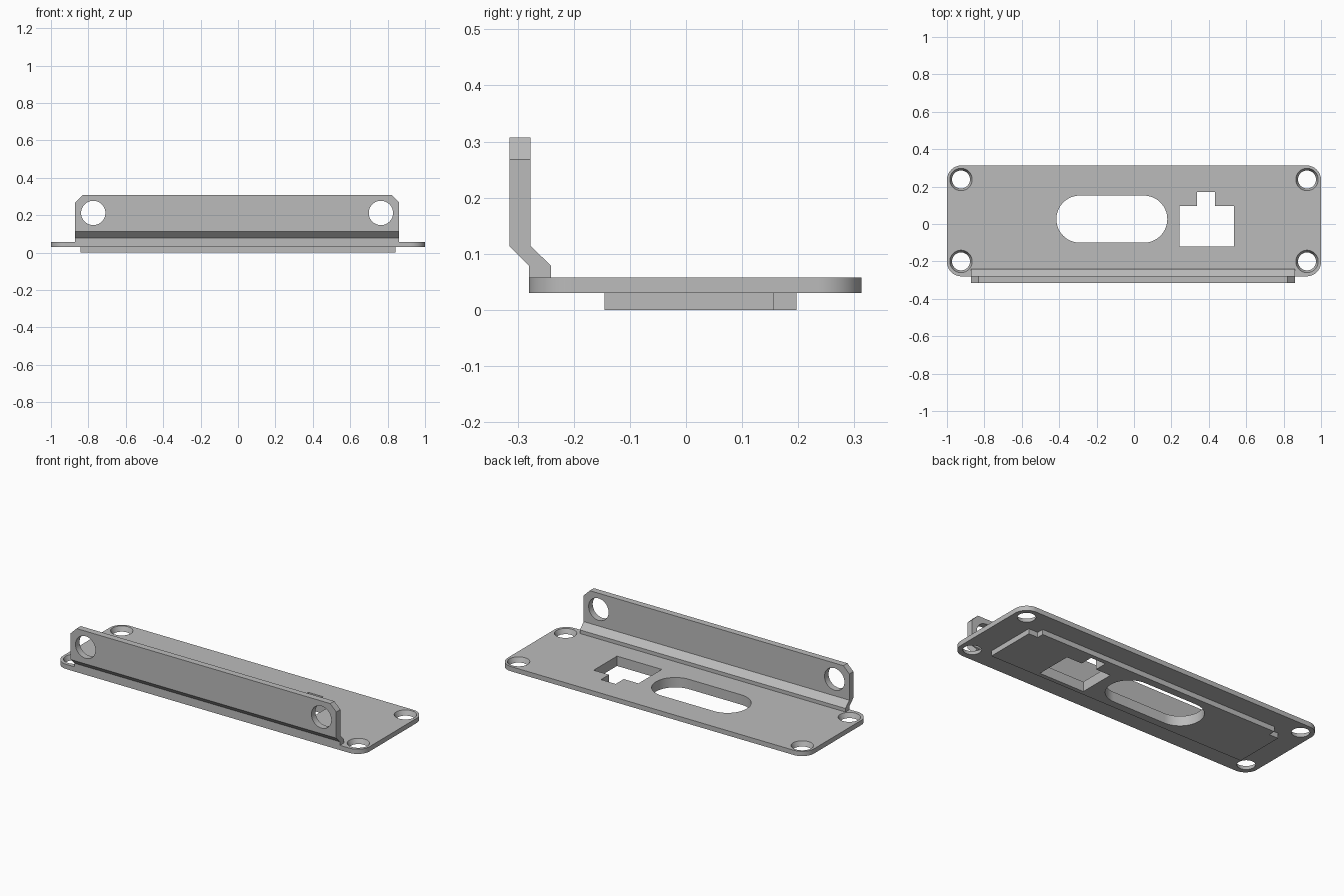
import bpy
import bmesh
from math import sin, cos, pi, radians
from mathutils import Matrix

cube = bpy.data.objects.get("Cube")
if cube:
    bpy.data.objects.remove(cube, do_unlink=True)

GREY = (0.5, 0.5, 0.5, 1.0)
mat = bpy.data.materials.new("plain grey")
mat.use_nodes = True
mat.diffuse_color = GREY
mat.node_tree.nodes["Principled BSDF"].inputs["Base Color"].default_value = GREY

BOTTOM, TOP = 0.03, 0.058          # plate faces
FRONT, BACK = -0.28, 0.313         # plate edges
CORNER = 0.078
FLANGE_X = -0.005                  # middle of the flange


def link(name, bm):
    bmesh.ops.recalc_face_normals(bm, faces=bm.faces)
    mesh = bpy.data.meshes.new(name)
    bm.to_mesh(mesh)
    bm.free()
    mesh.materials.append(mat)
    obj = bpy.data.objects.new(name, mesh)
    bpy.context.collection.objects.link(obj)
    return obj


def prism(name, outline, low, high, axes="xyz"):
    """Extrude a 2D outline; axes names where outline u, v and depth go."""
    bm = bmesh.new()
    verts = []
    for u, v in outline:
        at = dict(zip(axes, (u, v, low)))
        verts.append(bm.verts.new((at["x"], at["y"], at["z"])))
    face = bm.faces.new(verts)
    grown = bmesh.ops.extrude_face_region(bm, geom=[face])["geom"]
    shift = [0, 0, 0]
    shift["xyz".index(axes[2])] = high - low
    bmesh.ops.translate(bm, vec=shift,
                        verts=[g for g in grown if isinstance(g, bmesh.types.BMVert)])
    return link(name, bm)


def cone(name, place, r_low, r_high, depth, rotation=Matrix()):
    bm = bmesh.new()
    bmesh.ops.create_cone(bm, cap_ends=True, segments=48, radius1=r_low,
                          radius2=r_high, depth=depth,
                          matrix=Matrix.Translation(place) @ rotation)
    return link(name, bm)


def rounded(x0, x1, y0, y1, r, steps=16):
    """Rectangle outline with round corners."""
    points = []
    centres = ((x1 - r, y1 - r), (x0 + r, y1 - r), (x0 + r, y0 + r), (x1 - r, y0 + r))
    for i, (cx, cy) in enumerate(centres):
        for k in range(steps + 1):
            a = (i + k / steps) * pi / 2
            points.append((cx + r * cos(a), cy + r * sin(a)))
    return points


def combine(base, other, operation):
    """Apply a boolean and drop the helper."""
    other.hide_render = True
    mod = base.modifiers.new("combine", "BOOLEAN")
    mod.operation, mod.solver, mod.object = operation, "EXACT", other
    graph = bpy.context.evaluated_depsgraph_get()
    mesh = bpy.data.meshes.new_from_object(base.evaluated_get(graph))
    base.modifiers.clear()
    base.data = mesh
    bpy.data.objects.remove(other, do_unlink=True)


# Base plate
bracket = prism("mounting_bracket", rounded(-1, 1, FRONT, BACK, CORNER), BOTTOM, TOP)

# Raised pad underneath, with notched rear corners
half, step = 0.842, 0.06
right_side = [(half, -0.145), (half, 0.157), (half - step, 0.157), (half - step, 0.197)]
pad = prism("lower_pad", right_side + [(-x, y) for x, y in reversed(right_side)],
            0, BOTTOM + 0.01)
combine(bracket, pad, "UNION")

# Cranked flange along the front, with clipped top corners and bolt holes
profile = [(FRONT, 0.045), (FRONT, 0.079), (-0.315, 0.114), (-0.315, 0.307),
           (-0.277, 0.307), (-0.277, 0.114), (-0.241, 0.079), (-0.241, 0.045)]
width, clip = 0.866, 0.039
flange = prism("flange", profile, FLANGE_X - width, FLANGE_X + width, "yzx")
for side in (-1, 1):
    edge = FLANGE_X + side * width
    corner = [(edge - side * clip, 0.307), (edge + side * clip, 0.307 - 2 * clip),
              (edge + side * clip, 0.4), (edge - side * clip, 0.4)]
    combine(flange, prism("clip_cutter", corner, -0.4, -0.2, "xzy"), "DIFFERENCE")
    hole = cone("bolt_cutter", (FLANGE_X + side * 0.769, -0.3, 0.212), 0.065, 0.065,
                0.2, Matrix.Rotation(pi / 2, 4, "X"))
    combine(flange, hole, "DIFFERENCE")
combine(bracket, flange, "UNION")

# Tapered screw holes in the four corners
for x in (-0.925, 0.925):
    for y in (-0.2, 0.238):
        thick = TOP - BOTTOM
        slope = 0.012
        hole = cone("screw_cutter", (x, y, (TOP + BOTTOM) / 2), 0.048 - slope,
                    0.06 + slope, 3 * thick)
        combine(bracket, hole, "DIFFERENCE")

# Long oval opening
oval = prism("oval_cutter", rounded(-0.415, 0.178, -0.1, 0.152, 0.1259), -0.1, 0.1)
combine(bracket, oval, "DIFFERENCE")

# Keyed socket opening
socket = [(0.242, -0.12), (0.534, -0.12), (0.534, 0.097), (0.434, 0.097),
          (0.434, 0.172), (0.338, 0.172), (0.338, 0.097), (0.242, 0.097)]
combine(bracket, prism("socket_cutter", socket, -0.1, 0.1), "DIFFERENCE")

# Smooth the round walls, keep edges sharp
bpy.ops.object.select_all(action="DESELECT")
bracket.select_set(True)
bpy.context.view_layer.objects.active = bracket
bpy.ops.object.shade_smooth_by_angle(angle=radians(25))
